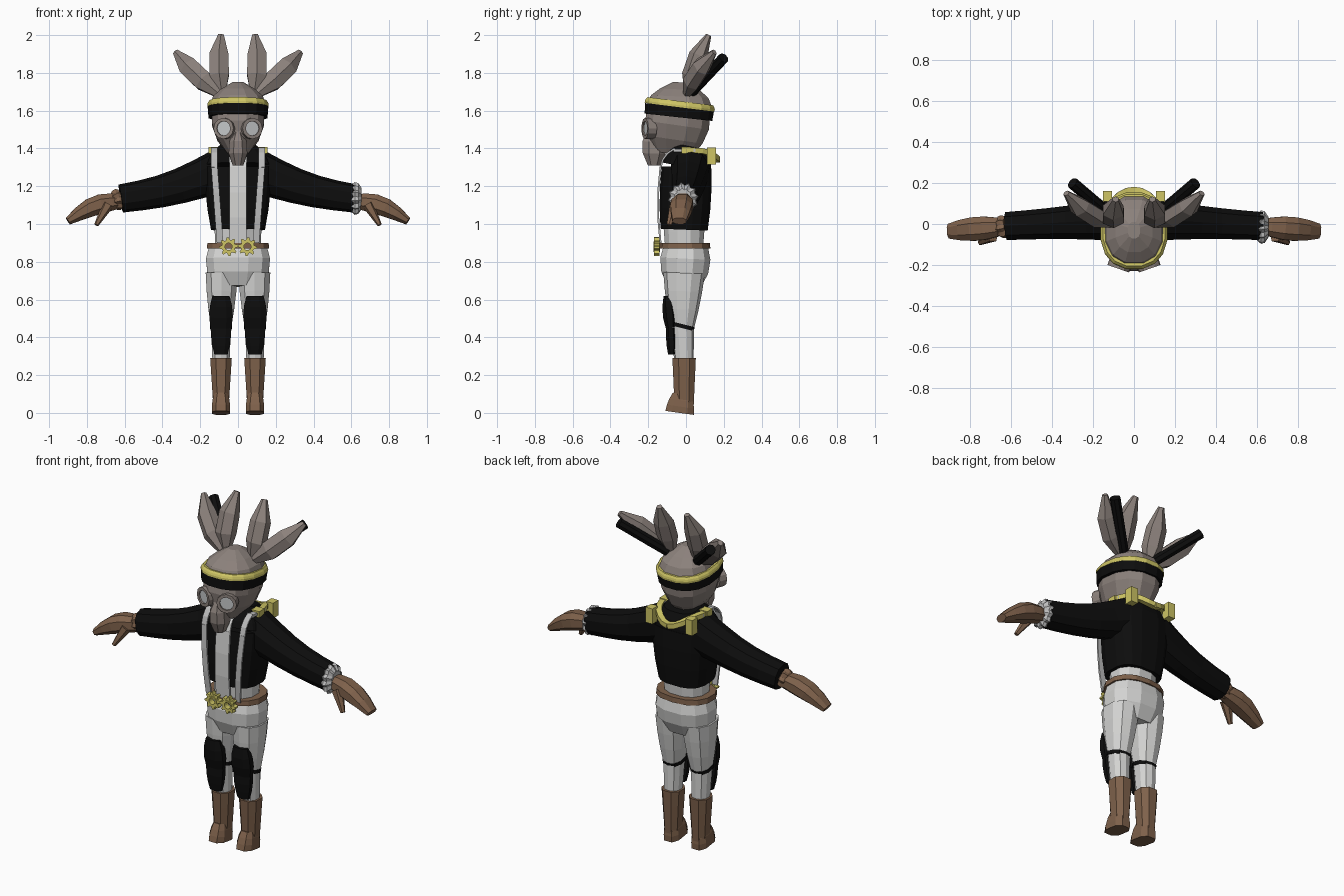
import bpy, bmesh
from math import cos, sin, pi, copysign
from mathutils import Vector

if "Cube" in bpy.data.objects:
    bpy.data.objects.remove(bpy.data.objects["Cube"])

ACROSS, DEEP, UP = Vector((1, 0, 0)), Vector((0, 1, 0)), Vector((0, 0, 1))


def material(name, red, green, blue):
    mat = bpy.data.materials.new(name)
    mat.use_nodes = True
    mat.diffuse_color = (red, green, blue, 1)
    mat.node_tree.nodes["Principled BSDF"].inputs["Base Color"].default_value = mat.diffuse_color
    return mat


white = material("off_white", .66, .66, .65)
black = material("black", .004, .004, .004)
brown = material("leather_brown", .21, .12, .07)
taupe = material("taupe", .26, .22, .2)
brass = material("brass_yellow", .62, .56, .13)
grey = material("pale_grey", .5, .5, .5)
glass = material("lens_grey", .55, .57, .58)


def skin(name, mat, loops, mirror=False, closed=False):
    """Join successive loops of points with quads, capping the ends unless closed."""
    bm = bmesh.new()
    rows = [[bm.verts.new(point) for point in loop] for loop in loops]
    pairs = list(zip(rows, rows[1:]))
    if closed:
        pairs.append((rows[-1], rows[0]))
    else:
        bm.faces.new(rows[0])
        bm.faces.new(rows[-1])
    for low, high in pairs:
        for i in range(len(low)):
            bm.faces.new((low[i - 1], low[i], high[i], high[i - 1]))
    bmesh.ops.recalc_face_normals(bm, faces=bm.faces)
    mesh = bpy.data.meshes.new(name)
    bm.to_mesh(mesh)
    bm.free()
    mesh.materials.append(mat)
    part = bpy.data.objects.new(name, mesh)
    bpy.context.collection.objects.link(part)
    if mirror:
        part.modifiers.new("Mirror", 'MIRROR')


def section(sides, power, spike):
    """Unit cross-section; power under 1 is squarer, spike pulls in every second point."""
    points = []
    for i in range(sides):
        angle = 2 * pi * (i + .5) / sides
        reach = 1 - spike * (i % 2)
        points.append([reach * copysign(abs(f) ** power, f) for f in (cos(angle), sin(angle))])
    widest = max(p[0] for p in points)
    deepest = max(p[1] for p in points)
    return [(a / widest, b / deepest) for a, b in points]


def sweep(name, mat, path, sizes, ref=ACROSS, sides=10, power=.85, spike=0, mirror=False):
    """Carry a section along a path; sizes are half extents along ref and across it."""
    outline = section(sides, power, spike)
    last = len(path) - 1
    loops = []
    for i, (centre, size) in enumerate(zip(path, sizes)):
        along = (path[min(i + 1, last)] - path[max(i - 1, 0)]).normalized()
        u = (ref - ref.dot(along) * along).normalized()
        v = along.cross(u)
        loops.append([centre + u * a * size[0] + v * b * size[1] for a, b in outline])
    skin(name, mat, loops, mirror)


def limb(name, mat, start, end, size, end_size, bulge=0, bow=(0, 0, 0), steps=3, **shape):
    """Tapered body between two points, swelling and bowing towards its middle."""
    times = [i / steps for i in range(steps + 1)]
    path = [Vector(start).lerp(end, t) + Vector(bow) * sin(pi * t) for t in times]
    sizes = [Vector(size).lerp(end_size, t) + Vector((bulge, bulge)) * sin(pi * t) for t in times]
    sweep(name, mat, path, sizes, **shape)


def slab(name, mat, start, end, size, **shape):
    """Rectangular bar of constant section."""
    limb(name, mat, start, end, size, size, sides=4, **shape)


def annulus(name, mat, centre, axis, outer, inner, depth, sides):
    """Mirrored ring with a hole; the outer radii repeat round the rim."""
    u = axis.cross(UP).normalized()
    v = axis.cross(u)
    loops = []
    for i in range(sides):
        spoke = u * cos(2 * pi * i / sides) + v * sin(2 * pi * i / sides)
        rim, hole = centre + spoke * outer[i % len(outer)], centre + spoke * inner
        half = axis * depth
        loops.append([rim - half, rim + half, hole + half, hole - half])
    skin(name, mat, loops, mirror=True, closed=True)


# Boots
limb("boot_shaft", brown, (.09, -.01, .02), (.09, -.01, .29), (.04, .05), (.057, .062),
     sides=8, mirror=True)
limb("boot_foot", brown, (.09, -.034, 0), (.09, -.02, .1), (.047, .076), (.035, .05),
     bulge=.006, sides=8, power=.7, mirror=True)

# Trousers, knee pads and straps
limb("trouser_shin", white, (.09, -.01, .26), (.09, -.02, .46), (.045, .05), (.053, .063), mirror=True)
limb("trouser_thigh", white, (.09, -.02, .45), (.086, -.01, .74), (.053, .063), (.085, .11),
     bulge=.005, mirror=True)
limb("trouser_hips", white, (0, -.01, .67), (0, 0, .89), (.13, .09), (.15, .115),
     bulge=.03, sides=12)
limb("shin_pad", black, (.09, -.075, .31), (.09, -.08, .45), (.035, .02), (.055, .025),
     bulge=.005, sides=8, mirror=True)
limb("knee_pad", black, (.09, -.08, .45), (.09, -.097, .62), (.055, .027), (.045, .022),
     bulge=.012, sides=8, mirror=True)
limb("knee_strap", black, (.09, -.025, .45), (.09, -.02, .47), (.058, .068), (.058, .068),
     steps=1, mirror=True)

# Belt with a pair of gear buckles
limb("belt", brown, (0, -.005, .87), (0, -.005, .9), (.165, .134), (.162, .132), steps=1, sides=14)
buckle = Vector((.05, -.155, .88))
annulus("buckle_gear", brass, buckle, DEEP, (.05, .05, .036, .036), .022, .014, sides=32)
annulus("buckle_rim", brass, buckle, DEEP, (.028,), .019, .018, sides=16)

# Shirt, jacket and sleeves
limb("shirt_waist", white, (0, -.01, .87), (0, -.01, 1), (.12, .1), (.125, .11), sides=12)
limb("jacket_body", black, (0, -.01, .97), (0, .003, 1.3), (.143, .125), (.178, .132),
     bulge=.008, sides=16, power=.7)
limb("jacket_shoulders", black, (0, .003, 1.3), (0, .025, 1.41), (.178, .132), (.1, .08),
     bulge=.012, sides=16, power=.7)
limb("neck", black, (0, -.01, 1.35), (0, -.01, 1.43), (.075, .075), (.07, .075))
limb("sleeve", black, (.1, .02, 1.28), (.62, -.01, 1.135), (.1, .115), (.068, .075),
     bulge=-.006, bow=(0, 0, -.022), steps=5, ref=DEEP, mirror=True)

# Shirt front and braces drape over the jacket
for name, mat, x, lean, half, paired in (("shirt_front", white, 0, 0, .045, False),
                                         ("brace", grey, .095, .03, .017, True)):
    chest = (x + lean, -.135, 1.3)
    slab(name + "_lower", mat, (x, -.135, .9), chest, (half, .005), bow=(0, -.014, 0), mirror=paired)
    slab(name + "_upper", mat, chest, (x + lean, -.06, 1.4), (half, .005),
         bow=(0, -.014, .01), mirror=paired)
slab("brace_shoulder", grey, (.125, -.065, 1.39), (.13, .05, 1.39), (.017, .008), mirror=True)

# Brass collar sagging round the back of the neck
arc = [pi / 2 * i / 6 for i in range(7)]
sweep("collar", brass, [Vector((.135 * cos(a), .165 * sin(a), 1.39 - .05 * sin(a) ** 4)) for a in arc],
      [(.014, .016)] * len(arc), ref=UP, sides=4, mirror=True)
slab("collar_clasp", brass, (.13, .11, 1.36), (.13, .16, 1.36), (.022, .045), mirror=True)
slab("collar_tip", brass, (.13, -.025, 1.39), (.13, .025, 1.39), (.026, .018), mirror=True)

# Gloves and cuffs
limb("glove", brown, (.61, -.01, 1.12), (.9, -.035, 1.015), (.032, .034), (.036, .02),
     bulge=.024, bow=(0, 0, .03), steps=5, ref=DEEP, sides=8, mirror=True)
limb("glove_thumb", brown, (.69, -.055, 1.1), (.75, -.09, .995), (.03, .03), (.012, .012),
     ref=DEEP, sides=6, mirror=True)
limb("left_ruffle", grey, (.6, -.015, 1.135), (.655, -.015, 1.135), (.065, .07), (.05, .055),
     bulge=.025, ref=DEEP, sides=24, power=1, spike=.16)
limb("right_glove_cuff", brown, (-.665, -.02, 1.12), (-.62, -.01, 1.135), (.04, .04), (.05, .05),
     bulge=.012, ref=DEEP, sides=16, power=1, spike=.18)

# Head and mask
limb("face", taupe, (0, -.07, 1.37), (0, -.037, 1.6), (.055, .1), (.138, .167), bulge=.03, sides=12)
limb("skull_dome", taupe, (0, -.037, 1.6), (0, -.03, 1.75), (.138, .167), (.03, .04),
     bulge=.048, steps=4, sides=12)
limb("mask_snout", taupe, (0, -.17, 1.31), (0, -.165, 1.5), (.028, .032), (.015, .04),
     bulge=.03, sides=8)
eye = Vector((.069, -.195, 1.506))
look = Vector((.35, -1, 0)).normalized()
annulus("goggle_rim", taupe, eye, look, (.056,), .038, .024, sides=12)
limb("goggle_lens", glass, eye - look * .02, eye + look * .016, (.041, .041), (.041, .041),
     steps=1, ref=UP, sides=12, power=1, mirror=True)

# Headband tilted down towards the back
limb("headband", black, (0, -.04, 1.565), (0, -.034, 1.62), (.156, .18), (.16, .184), steps=1, sides=16)
limb("headband_trim", brass, (0, -.034, 1.618), (0, -.03, 1.65), (.162, .186), (.15, .175),
     bulge=.005, sides=16)

# Four ridged ears, the outer pair backed by tubes
for name, root, tip, ref in (("inner_ear", (.085, .01, 1.68), (.09, .12, 2), ACROSS),
                             ("outer_ear", (.09, 0, 1.68), (.33, .15, 1.91), ACROSS - UP)):
    limb(name, taupe, root, tip, (.018, .018), (.015, .015), bulge=.04, bow=(.015, -.02, 0),
         ref=ref, sides=6, power=1, mirror=True)
limb("ear_tube", black, (.1, .03, 1.7), (.3, .2, 1.88), (.027, .027), (.027, .027),
     steps=1, ref=DEEP, sides=8, power=1, mirror=True)
